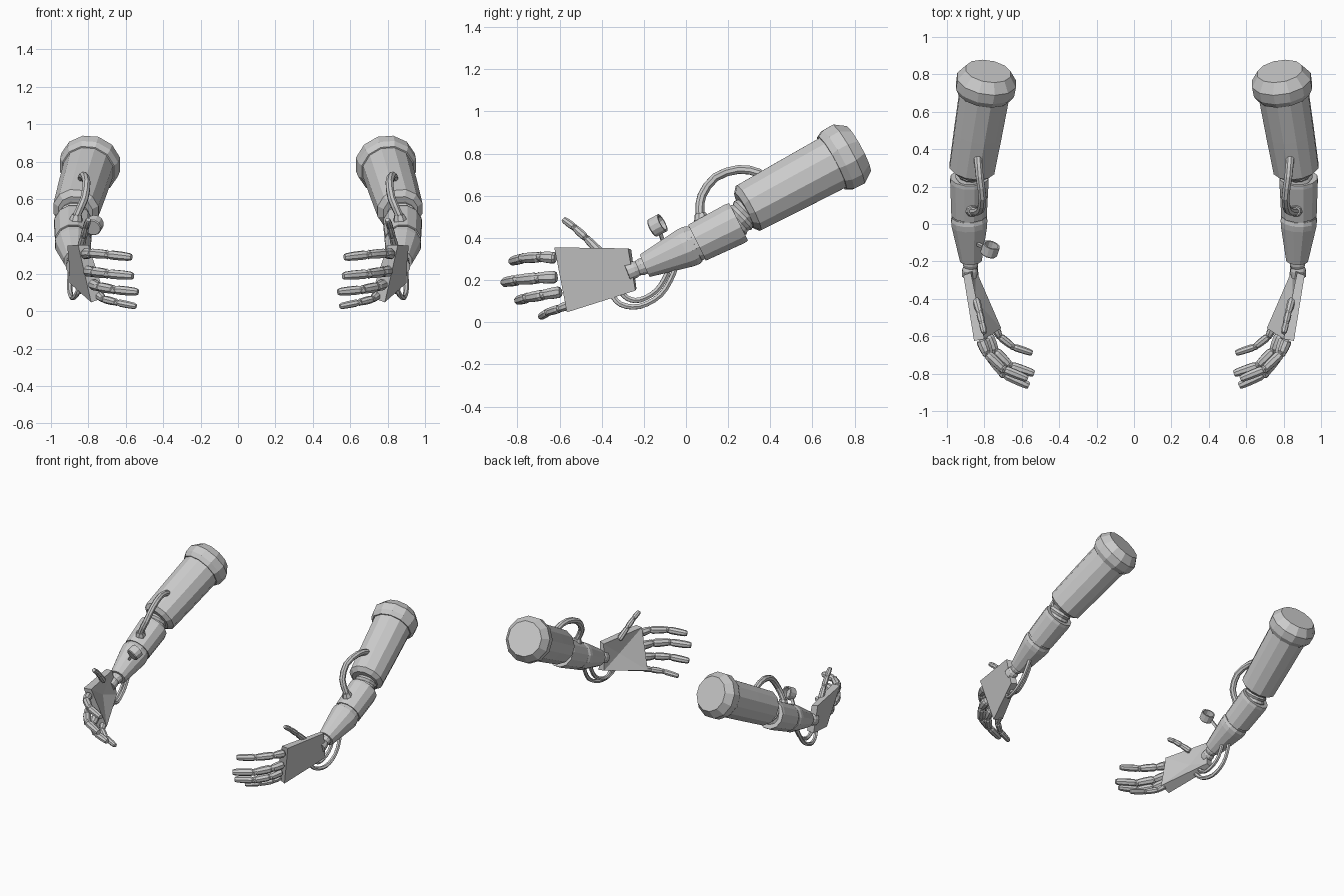
import bpy, bmesh, math
from mathutils import Vector as V

if "Cube" in bpy.data.objects:
    bpy.data.objects.remove(bpy.data.objects["Cube"])


def finish(name, bm, mirror=True):
    bmesh.ops.recalc_face_normals(bm, faces=bm.faces)
    me = bpy.data.meshes.new(name)
    bm.to_mesh(me)
    bm.free()
    ob = bpy.data.objects.new(name, me)
    bpy.context.collection.objects.link(ob)
    if mirror:                       # geometry is in world space, so this mirrors over x = 0
        ob.modifiers.new("Mirror", 'MIRROR').use_mirror_merge = False
    return ob


def skin_rings(bm, rings):
    """Bridge neighbouring rings of vertices and close both ends."""
    n = len(rings[0])
    for a, b in zip(rings, rings[1:]):
        for i in range(n):
            j = (i + 1) % n
            bm.faces.new((a[i], a[j], b[j], b[i]))
    bm.faces.new(rings[0])
    bm.faces.new(rings[-1][::-1])


def ring(bm, centre, axis, r, sides):
    u = axis.cross(V((1, 0.13, 0.07))).normalized()
    w = axis.cross(u).normalized()
    return [bm.verts.new(centre + r * (math.cos(t) * u + math.sin(t) * w))
            for t in (math.tau * (i + .5) / sides for i in range(sides))]


def add_lathe(bm, a, b, profile, sides):
    """Profile of (fraction along a-b, radius)."""
    a, b = V(a), V(b)
    axis = (b - a).normalized()
    skin_rings(bm, [ring(bm, a.lerp(b, t), axis, r, sides) for t, r in profile])


def lathe(name, a, b, profile, sides=12, mirror=True):
    bm = bmesh.new()
    add_lathe(bm, a, b, profile, sides)
    return finish(name, bm, mirror)


def smooth_path(pts, steps=3):
    """Catmull-Rom through the points."""
    p = [V(q) for q in pts]
    p = [2 * p[0] - p[1]] + p + [2 * p[-1] - p[-2]]
    out = []
    for i in range(1, len(p) - 2):
        for k in range(steps):
            t = k / steps
            out.append(.5 * (2 * p[i] + (p[i+1] - p[i-1]) * t
                       + (2*p[i-1] - 5*p[i] + 4*p[i+1] - p[i+2]) * t * t
                       + (3*p[i] - p[i-1] - 3*p[i+1] + p[i+2]) * t ** 3))
    return out + [p[-2]]


def tube(name, pts, r, sides=8, steps=3):
    path = smooth_path(pts, steps)
    bm = bmesh.new()
    rings = []
    for i, c in enumerate(path):
        d = path[min(i + 1, len(path) - 1)] - path[max(i - 1, 0)]
        rings.append(ring(bm, c, d.normalized(), r, sides))
    skin_rings(bm, rings)
    return finish(name, bm)


# upper arm and shoulder cap
LOW, TOP = (.87, .275, .53), (.78, .817, .822)
lathe("upper_arm", LOW, TOP, [(0, .095), (.04, .125), (.4, .132), (.82, .138)])
lathe("shoulder_cap", LOW, TOP, [(.77, .145), (.82, .162), (.91, .164), (1, .125)])

# ribbed elbow neck
lathe("elbow_bellows", (.872, .32, .555), (.88, .22, .46),
      [(i / 8, .08 if i % 2 else .07) for i in range(9)])

# forearm: upper sleeve, recessed band, tapered lower sleeve
lathe("forearm_upper", (.88, .249, .476), (.882, .052, .377),
      [(0, .085), (0, .103), (.1, .106), (1, .098), (1, .085)])
lathe("forearm_band", (.882, .09, .395), (.882, .0, .355), [(0, .09), (1, .09)])
lathe("forearm_lower", (.882, .042, .372), (.872, -.195, .268),
      [(0, .08), (0, .094), (.08, .1), (.2, .098), (1, .06)])
lathe("wrist", (.872, -.18, .275), (.88, -.28, .236),
      [(0, .042), (.35, .042), (.5, .036), (.65, .042), (1, .042)])

# palm: flat outer plate with a dished inner face
outer = [(.855, -.625, .355), (.912, -.275, .35), (.9, -.24, .15), (.785, -.565, .047)]
inner = [(.80, -.615, .355), (.872, -.26, .345), (.85, -.235, .16), (.71, -.557, .075)]
bm = bmesh.new()
o, n = [[bm.verts.new(p) for p in q] for q in (outer, inner)]
bm.faces.new(o)
for i in range(4):
    bm.faces.new((o[i], o[(i + 1) % 4], n[(i + 1) % 4], n[i]))
dish = bm.verts.new((.845, -.41, .225))
for i in range(4):
    bm.faces.new((n[i], n[(i + 1) % 4], dish))
finish("palm", bm)

# fingers and thumb: base, two joints, tip, radius
digits = {
    "index_finger": ([(.82, -.615, .305), (.79, -.69, .31), (.70, -.775, .303), (.57, -.828, .288)], .029),
    "middle_finger": ([(.805, -.61, .215), (.775, -.70, .21), (.70, -.80, .20), (.562, -.865, .188)], .031),
    "ring_finger": ([(.78, -.59, .145), (.745, -.675, .13), (.665, -.755, .115), (.535, -.80, .102)], .029),
    "little_finger": ([(.745, -.55, .085), (.72, -.60, .065), (.65, -.655, .047), (.545, -.69, .026)], .023),
    "thumb": ([(.845, -.40, .325), (.825, -.475, .40), (.812, -.53, .45), (.80, -.583, .489)], .021),
}
for name, (pts, r) in digits.items():
    bm = bmesh.new()
    for k, (a, b) in enumerate(zip(pts, pts[1:])):
        s = r * (1 - .07 * k)
        add_lathe(bm, a, b, [(.06, .75 * s), (.18, s), (.6, .98 * s),
                             (.9, .86 * s), (1, .66 * s)], 8)
    for p in pts[1:3]:               # knuckle balls
        ball = bmesh.ops.create_icosphere(bm, subdivisions=1, radius=.9 * r)
        bmesh.ops.translate(bm, verts=ball["verts"], vec=p)
    finish(name, bm)

# elbow hose with end collars
hose = [(.842, .37, .665), (.835, .345, .708), (.825, .25, .725), (.81, .14, .688),
        (.822, .075, .60), (.858, .066, .52), (.87, .08, .45)]
tube("elbow_hose", hose, .022, 8, 2)
lathe("hose_collar_top", (.842, .37, .655), (.836, .345, .70), [(0, .04), (.8, .036), (1, .028)], 8)
lathe("hose_collar_bottom", (.872, .08, .45), (.862, .068, .515), [(0, .04), (.6, .036), (1, .028)], 8)

# twin cables from forearm underside to palm
tube("wrist_cable_outer", [(.885, -.045, .30), (.895, -.06, .23), (.90, -.12, .13),
                           (.89, -.22, .075), (.865, -.31, .085), (.84, -.36, .14)], .014, 6)
tube("wrist_cable_inner", [(.86, -.08, .29), (.86, -.09, .23), (.86, -.14, .15),
                           (.85, -.22, .105), (.845, -.28, .115), (.845, -.32, .16)], .014, 6)

# small cup gauge on one forearm only, open at the back
lathe("gauge", (-.778, -.162, .445), (-.762, -.112, .472),
      [(0, .042), (.1, .047), (1, .047), (1, .037), (.35, .037)], 12, False)
lathe("gauge_bracket", (-.79, -.13, .445), (-.85, -.10, .36), [(0, .012), (1, .012)], 4, False)
